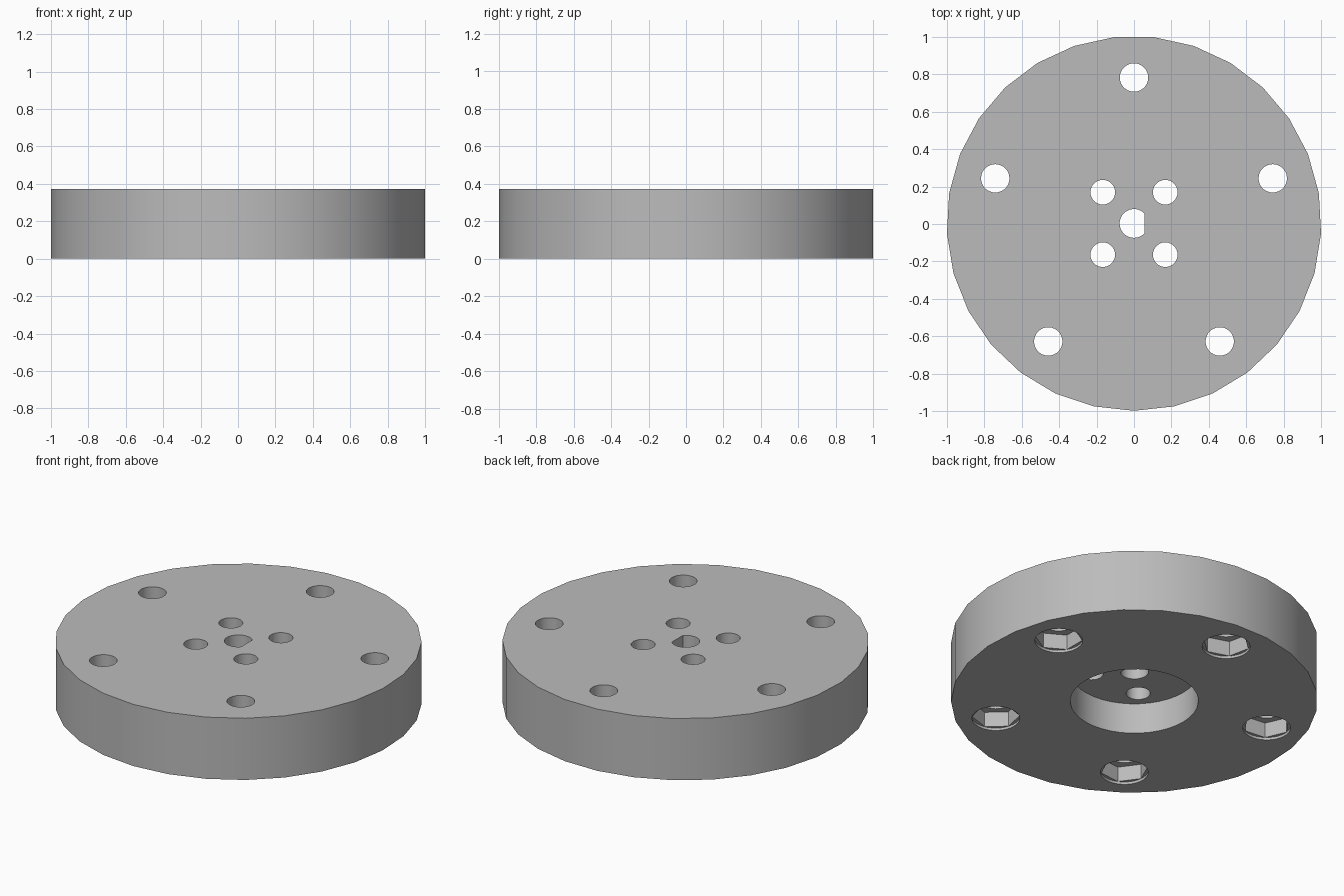
import bpy, math
from math import cos, sin, radians, pi

if "Cube" in bpy.data.objects:
    bpy.data.objects.remove(bpy.data.objects["Cube"])

CY = 0.003           # disc axis, offset because of the odd side count
H = 0.372            # disc height

grey = bpy.data.materials.new("plain grey")
grey.diffuse_color = (0.5, 0.5, 0.5, 1)
grey.use_nodes = True
grey.node_tree.nodes["Principled BSDF"].inputs["Base Color"].default_value = grey.diffuse_color


def prism(name, x, y, r, z0, z1, sides, turn=0.0):
    """Upright prism; turn is the direction of its first corner in degrees."""
    a = radians(turn)
    pts = [(x + r * cos(a + 2 * pi * i / sides), y + r * sin(a + 2 * pi * i / sides))
           for i in range(sides)]
    return extrude(name, pts, z0, z1)


def extrude(name, pts, z0, z1):
    n = len(pts)
    verts = [(x, y, z) for z in (z0, z1) for x, y in pts]
    faces = [tuple(reversed(range(n))), tuple(range(n, 2 * n))]
    faces += [(i, (i + 1) % n, n + (i + 1) % n, n + i) for i in range(n)]
    me = bpy.data.meshes.new(name)
    me.from_pydata(verts, [], faces)
    me.materials.append(grey)
    ob = bpy.data.objects.new(name, me)
    bpy.context.collection.objects.link(ob)
    return ob


# Wheel disc, 29 sides with a corner at the front
disc = prism("wheel_disc", 0, CY, 1.0015, 0, H, 29, -90)
cutters = []

# Hub recess in the underside
cutters.append(prism("hub_recess", 0, CY, 0.35, -0.1, 0.185, 40))

# D-shaped shaft hole
r, flat = 0.077, 0.056
a0 = math.acos(flat / r)
arc = [a0 + (2 * pi - 2 * a0) * i / 28 for i in range(29)]
cutters.append(extrude("shaft_hole", [(r * cos(a), CY + r * sin(a)) for a in arc], 0.1, H + 0.1))

# Four hub screw holes
for sx in (-1, 1):
    for sy in (-1, 1):
        cutters.append(prism("screw_hole", 0.167 * sx, CY + 0.167 * sy, 0.066, 0.1, H + 0.1, 28))

# Five rim bolt holes with hexagonal nut pockets and a shallow round mouth
for i in range(5):
    deg = 18 + 72 * i
    x, y = 0.78 * cos(radians(deg)), CY + 0.78 * sin(radians(deg))
    cutters.append(prism("bolt_hole", x, y, 0.076, 0.05, H + 0.1, 28))
    cutters.append(prism("nut_pocket", x, y, 0.13, -0.1, 0.105, 6, deg + 12))
    cutters.append(prism("nut_mouth", x, y, 0.131, -0.1, 0.015, 32, deg + 12))

# Cut everything out of the disc
for c in cutters:
    m = disc.modifiers.new(c.name, 'BOOLEAN')
    m.operation, m.solver, m.object = 'DIFFERENCE', 'EXACT', c
bpy.context.view_layer.objects.active = disc
disc.select_set(True)
for m in list(disc.modifiers):
    bpy.ops.object.modifier_apply(modifier=m.name)
for c in cutters:
    bpy.data.objects.remove(c, do_unlink=True)
bpy.ops.object.shade_smooth_by_angle(angle=radians(30))
